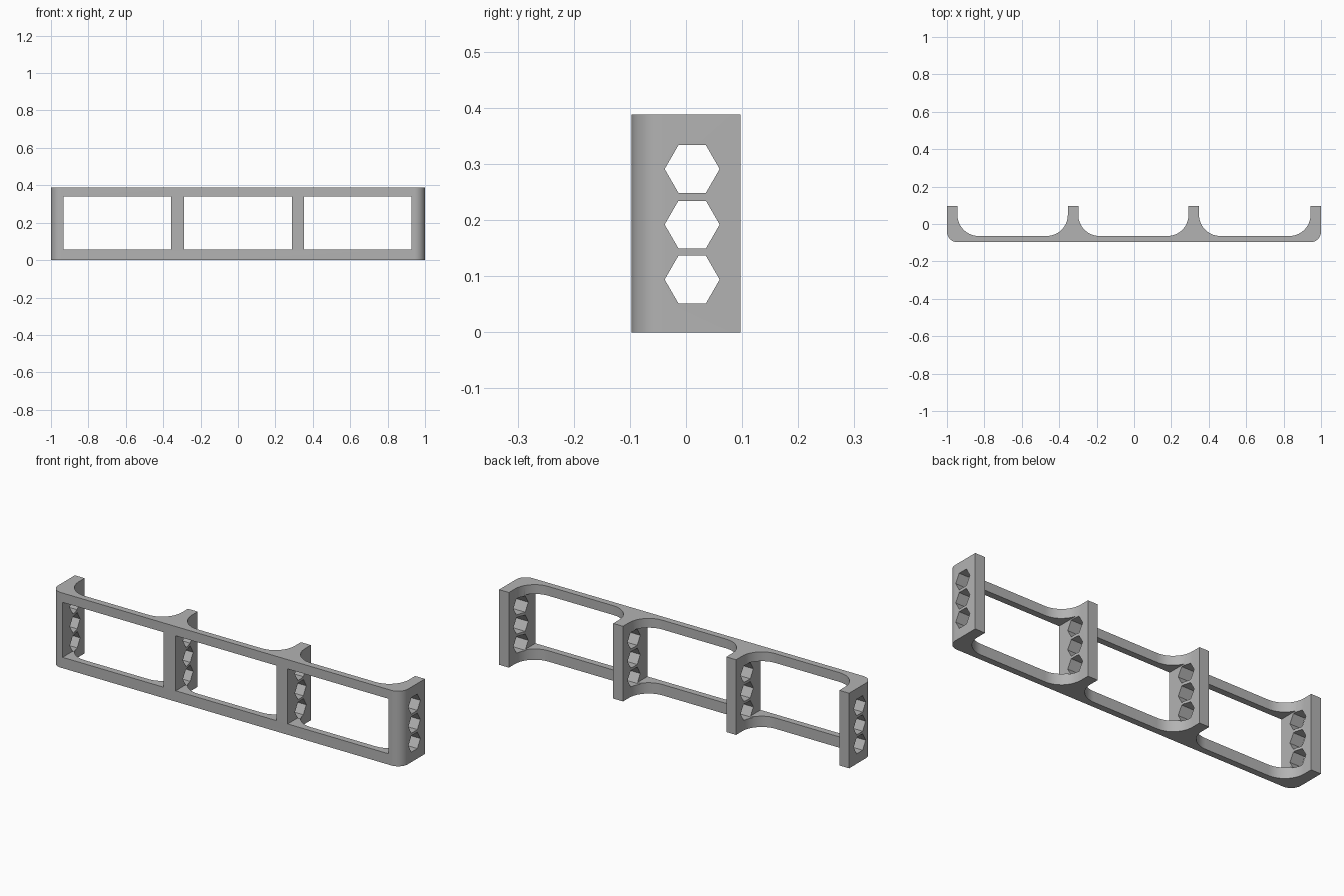
import bpy, bmesh, math
from mathutils import Matrix

cube = bpy.data.objects.get("Cube")
if cube:
    bpy.data.objects.remove(cube, do_unlink=True)

HEIGHT, FRONT, BACK = 0.388, -0.097, 0.097
PLATE_BACK = -0.064                    # inner face of the front plate
FIN, FILLET, CORNER = 0.056, 0.113, 0.056
FIN_STARTS = [-1, -0.354, 0.292, 0.944]

grey = bpy.data.materials.new("satin_grey")
grey.use_nodes = True
colour = (0.45, 0.45, 0.45, 1)
grey.diffuse_color = colour
grey.node_tree.nodes["Principled BSDF"].inputs["Base Color"].default_value = colour


def arc(cx, cy, r, start, end, steps=14):
    angles = [math.radians(start + (end - start) * i / steps) for i in range(steps + 1)]
    return [(cx + r * math.cos(a), cy + r * math.sin(a)) for a in angles]


def add_object(name, bm):
    bmesh.ops.recalc_face_normals(bm, faces=bm.faces)
    mesh = bpy.data.meshes.new(name)
    bm.to_mesh(mesh)
    bm.free()
    mesh.materials.append(grey)
    obj = bpy.data.objects.new(name, mesh)
    bpy.context.collection.objects.link(obj)
    return obj


# Plan outline: rounded front corners, then fins joined by filleted bays
outline = arc(-1 + CORNER, FRONT + CORNER, CORNER, 180, 270)
outline += arc(1 - CORNER, FRONT + CORNER, CORNER, 270, 360)
for i in reversed(range(len(FIN_STARTS))):
    x = FIN_STARTS[i]
    outline += [(x + FIN, BACK), (x, BACK)]
    if i:
        cy = PLATE_BACK + FILLET
        outline += arc(x - FILLET, cy, FILLET, 0, -90)
        outline += arc(FIN_STARTS[i - 1] + FIN + FILLET, cy, FILLET, -90, -180)

bm = bmesh.new()
face = bm.faces.new([bm.verts.new((x, y, 0)) for x, y in outline])
top = bmesh.ops.extrude_face_region(bm, geom=[face])["geom"]
bmesh.ops.translate(bm, vec=(0, 0, HEIGHT), verts=[v for v in top if isinstance(v, bmesh.types.BMVert)])
frame = add_object("rack_frame", bm)

# Rectangular windows through the front
bm = bmesh.new()
for x in (-0.646, 0, 0.64):
    bmesh.ops.create_cube(bm, size=1, matrix=Matrix.Translation((x, 0, 0.198)) @ Matrix.Diagonal((0.576, 1, 0.284, 1)))
windows = add_object("window_cutter", bm)

# Hexagonal bores through every fin
bm = bmesh.new()
for z in (0.094, 0.192, 0.291):
    hexagon = [(0.011 + 0.049 * math.cos(k * math.pi / 3), z + 0.049 * math.sin(k * math.pi / 3)) for k in range(6)]
    face = bm.faces.new([bm.verts.new((-1.2, y, h)) for y, h in hexagon])
    end = bmesh.ops.extrude_face_region(bm, geom=[face])["geom"]
    bmesh.ops.translate(bm, vec=(2.4, 0, 0), verts=[v for v in end if isinstance(v, bmesh.types.BMVert)])
bores = add_object("bore_cutter", bm)

# Cut the openings, then drop the cutters
bpy.ops.object.select_all(action='DESELECT')
bpy.context.view_layer.objects.active = frame
frame.select_set(True)
for cutter in (windows, bores):
    cutter.hide_render = True
    mod = frame.modifiers.new(cutter.name, 'BOOLEAN')
    mod.operation, mod.solver, mod.object = 'DIFFERENCE', 'EXACT', cutter
    bpy.ops.object.modifier_apply(modifier=mod.name)
    bpy.data.objects.remove(cutter, do_unlink=True)
bpy.ops.object.shade_smooth_by_angle(angle=math.radians(30))
